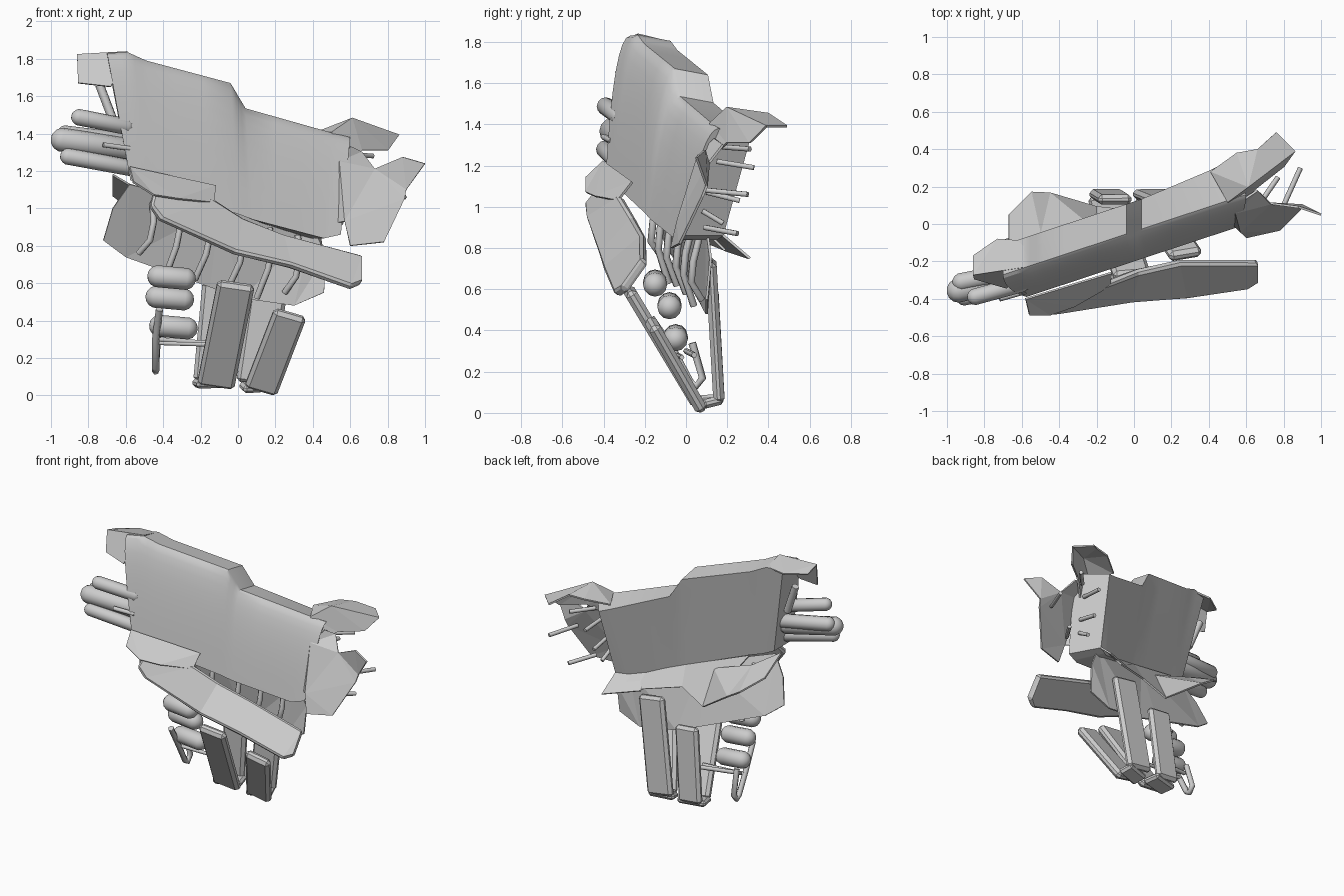
import bpy, bmesh, math
from mathutils import Vector, Matrix

if "Cube" in bpy.data.objects:
    bpy.data.objects.remove(bpy.data.objects["Cube"])


def add(name, bm, smooth=False):
    bmesh.ops.recalc_face_normals(bm, faces=bm.faces)
    me = bpy.data.meshes.new(name)
    bm.to_mesh(me)
    bm.free()
    ob = bpy.data.objects.new(name, me)
    bpy.context.collection.objects.link(ob)
    if smooth:
        bpy.ops.object.select_all(action='DESELECT')
        ob.select_set(True)
        bpy.context.view_layer.objects.active = ob
        bpy.ops.object.shade_smooth_by_angle(angle=math.radians(30))
    return ob


def sheet(name, polys, t=0.012, bevel=0.0):
    """Thin plate made of one or more polygons."""
    bm = bmesh.new()
    for p in polys:
        bm.faces.new([bm.verts.new(v) for v in p])
    bmesh.ops.remove_doubles(bm, verts=bm.verts, dist=0.001)
    bmesh.ops.triangulate(bm, faces=[f for f in bm.faces if len(f.verts) > 4])
    ob = add(name, bm)
    m = ob.modifiers.new("thickness", 'SOLIDIFY')
    m.thickness, m.offset = t, 0
    if bevel:
        b = ob.modifiers.new("chamfer", 'BEVEL')
        b.width, b.segments = bevel, 1


def slab(name, a, b, width, thick, bevel=0.02):
    """Chamfered plate running from a to b, width along x."""
    a, b = Vector(a), Vector(b)
    z = (b - a).normalized()
    y = z.cross(Vector((1, 0, 0))).normalized()
    x = y.cross(z)
    rot = Matrix((x, y, z)).transposed().to_4x4()
    bm = bmesh.new()
    bmesh.ops.create_cube(bm, size=1, matrix=Matrix.Translation((a + b) / 2) @ rot @
                          Matrix.Diagonal((width, thick, (b - a).length, 1)))
    ob = add(name, bm)
    m = ob.modifiers.new("chamfer", 'BEVEL')
    m.width, m.segments = bevel, 1


def capsule(name, a, b, r):
    a, b = Vector(a), Vector(b)
    d = b - a
    bm = bmesh.new()
    bmesh.ops.create_uvsphere(bm, u_segments=12, v_segments=7, radius=r)
    for v in bm.verts:
        v.co.z += math.copysign(d.length / 2 - r, v.co.z)
    bm.transform(Matrix.Translation((a + b) / 2) @ d.to_track_quat('Z', 'Y').to_matrix().to_4x4())
    add(name, bm, True)


def tube(name, pts, r):
    cu = bpy.data.curves.new(name, 'CURVE')
    cu.dimensions, cu.bevel_depth, cu.bevel_resolution = '3D', r, 1
    cu.use_fill_caps = True
    sp = cu.splines.new('POLY')
    sp.points.add(len(pts) - 1)
    for q, p in zip(sp.points, pts):
        q.co = (*p, 1)
    bpy.context.collection.objects.link(bpy.data.objects.new(name, cu))


# Main hull: columns (top x, top z, bottom x, bottom z) swept into a curved solid
cols = [(-.70, 1.83, -.575, 1.15), (-.59, 1.835, -.50, 1.12), (-.49, 1.79, -.42, 1.10),
        (-.04, 1.67, 0, .97), (.04, 1.535, .08, .94), (.50, 1.405, .46, .84), (.60, 1.38, .55, .86)]
bm = bmesh.new()
rings = []
for i in range((len(cols) - 1) * 3 + 1):
    k = min(i // 3, len(cols) - 2)
    f = i / 3 - k
    xt, zt, xb, zb = [p + (q - p) * f for p, q in zip(cols[k], cols[k + 1])]
    ring = []
    for side in (0, 1):
        for j in range(9):
            t = (j / 8) ** 2 if side == 0 else 1 - j / 8
            x, z = xt + (xb - xt) * t, zt + (zb - zt) * t
            y = -.04 + .33 * x - .16 * math.sqrt(t) if side == 0 else .12 + .33 * x - .12 * t
            x -= side * .22 * max(0, x - .05)      # end wall slants inward to the back
            ring.append(bm.verts.new((x, y, z - .03 * side * (1 - t))))
    rings.append(ring)
n = len(rings[0])
for r0, r1 in zip(rings, rings[1:]):
    for j in range(n):
        bm.faces.new((r0[j], r0[(j + 1) % n], r1[(j + 1) % n], r1[j]))
bm.faces.new(rings[0])
bm.faces.new(rings[-1])
add("main_hull", bm, True)

# Lower flare along the back of the hull
edge = [(0, .00, .97, .07, .84), (.25, .09, .89, .19, .79), (.44, .17, .87, .31, .75)]
flare = [[a[:3], b[:3], (b[0] + .02, b[3], b[4]), (a[0] - .02, a[3], a[4])] for a, b in zip(edge, edge[1:])]
sheet("rear_flare", [[(-.42, -.13, 1.10), edge[0][:3], (-.02, .07, .84), (-.20, .09, .75)]] + flare)

# Torn corners and flaps around the hull
sheet("upper_left_tab", [
    [(-.59, -.23, 1.835), (-.86, -.27, 1.82), (-.855, -.29, 1.67), (-.68, -.34, 1.65)],
    [(-.59, -.23, 1.835), (-.86, -.27, 1.82), (-.86, -.17, 1.79), (-.73, -.08, 1.79), (-.59, -.09, 1.80)]])
sheet("upper_right_hood", [
    [(.50, .12, 1.405), (.61, .20, 1.48), (.86, .39, 1.39), (.80, .31, 1.31), (.66, .2, 1.31), (.55, .1, 1.22)],
    [(.50, .12, 1.405), (.61, .20, 1.48), (.66, .40, 1.45), (.55, .38, 1.44), (.41, .28, 1.40)],
    [(.61, .20, 1.48), (.86, .39, 1.39), (.76, .49, 1.39), (.66, .40, 1.45)]])
sheet("right_side_flap", [[
    (.54, .06, 1.25), (.60, .14, 1.33), (.66, .18, 1.30), (.73, .11, 1.21), (.88, .09, 1.275),
    (1.0, .05, 1.24), (.90, .10, 1.10), (.89, .08, 1.05), (.78, -.03, .82), (.60, -.07, .80),
    (.57, -.04, .93), (.52, .01, .92)]])
sheet("lower_left_flare", [[
    (-.58, -.40, 1.22), (-.56, -.485, 1.14), (-.45, -.485, 1.07), (-.32, -.44, 1.05),
    (-.13, -.33, 1.03), (-.12, -.26, 1.12)]])

# Front bar: tilted chamfered plate
top = [(-.45, -.41, 1.09), (-.13, -.31, 1.04), (.02, -.25, .94), (.24, -.20, .85), (.66, -.20, .74)]
low = [(-.47, -.48, 1.01), (-.42, -.47, .94), (-.02, -.41, .76), (.28, -.39, .69), (.60, -.34, .575)]
tip = (.66, -.30, .60)
bar = [[top[i], top[i + 1], low[i + 1], low[i]] for i in range(4)] + [[top[4], tip, low[4]]]
sheet("front_bar", bar, 0.045, 0.012)

# Under-skirt and rear wing
sheet("under_skirt", [
    [(-.72, -.1, .83), (-.60, -.05, .74), (-.15, .05, .58), (-.10, -.05, 1.0), (-.58, -.2, 1.13), (-.67, -.16, 1.0)],
    [(-.15, .05, .58), (.02, .08, .52), (.30, .10, .48), (.46, .10, .55), (.47, .12, .75), (.40, .1, .9), (-.10, -.05, 1.0)]])
sheet("rear_wing", [
    [(-.67, -.14, 1.18), (-.67, .05, 1.07), (-.55, .17, .98), (-.5, -.05, 1.08)],
    [(-.5, -.05, 1.08), (-.55, .17, .98), (-.45, .165, .92), (-.20, .09, .75), (-.2, -.04, .98)]])

# Curved ribs hanging under the hull
for i, (x, z) in enumerate([(-.50, .76), (-.36, .63), (-.20, .62), (-.02, .58), (.13, .52), (.28, .55)]):
    y = -.16 + .25 * (x + .5)
    h = 1.0 - .25 * (x + .3)
    tube(f"rib_{i + 1}", [(x + .04, y + .03, h), (x + .05, y, h - .12), (x + .03, y - .01, h - .22), (x - .03, y + .04, z)], .018)

# Cylinder cluster at the left end
for i, (a, b, r) in enumerate([
        ((-1.0, -.37, 1.375), (-.56, -.27, 1.31), .065),
        ((-.89, -.40, 1.495), (-.56, -.31, 1.43), .045),
        ((-.95, -.40, 1.285), (-.54, -.32, 1.21), .045),
        ((-.97, -.32, 1.40), (-.56, -.24, 1.35), .05)]):
    capsule(f"left_cylinder_{i + 1}", a, b, r)
tube("left_strut", [(-.74, -.2, 1.66), (-.66, -.22, 1.45)], .025)
tube("left_pin", [(-.72, -.40, 1.34), (-.58, -.36, 1.32)], .015)

# Hanging capsules
for i, (x, y, z) in enumerate([(-.355, -.15, .63), (-.365, -.08, .52), (-.345, -.05, .365)]):
    capsule(f"lower_capsule_{i + 1}", (x - .13, y, z + .012), (x + .13, y, z - .012), .06)

# Loop handle and cross rods
tube("loop_handle", [(-.42, -.17, .46), (-.44, -.06, .30), (-.44, .02, .15), (-.44, .05, .13),
                     (-.44, .08, .17), (-.43, .03, .34)], .02)
tube("cross_rod", [(-.44, 0, .30), (-.15, .04, .28)], .014)
tube("cross_rod_low", [(-.44, -.04, .28), (-.12, -.02, .27)], .012)

# Two V-shaped legs: front plate, foot, back plate
for name, wf, wb, ft, fb, bb, bt in [
        ("left_leg", .20, .18, (-.01, -.28, .60), (-.12, .05, .05), (-.15, .16, .07), (-.10, .13, .60)),
        ("right_leg", .18, .20, (.28, -.17, .44), (.12, .07, .025), (.09, .16, .06), (.19, .12, .74))]:
    slab(name + "_front", ft, fb, wf, .06)
    slab(name + "_foot", Vector(fb) + Vector((0, -.01, .01)), bb, wf, .045, .015)
    slab(name + "_back", bb, bt, wb, .055)

# Rods poking out of the right end
for i, (a, b) in enumerate([((.80, .10, 1.08), (.89, .30, 1.06)), ((.66, .09, .90), (.77, .25, .87)),
                            ((.60, .18, 1.29), (.72, .31, 1.28)), ((.56, .15, 1.22), (.58, .33, 1.19)),
                            ((.55, .1, 1.07), (.56, .26, 1.03)), ((.54, .08, .98), (.55, .18, .92))]):
    tube(f"right_rod_{i + 1}", [a, b], .014)
